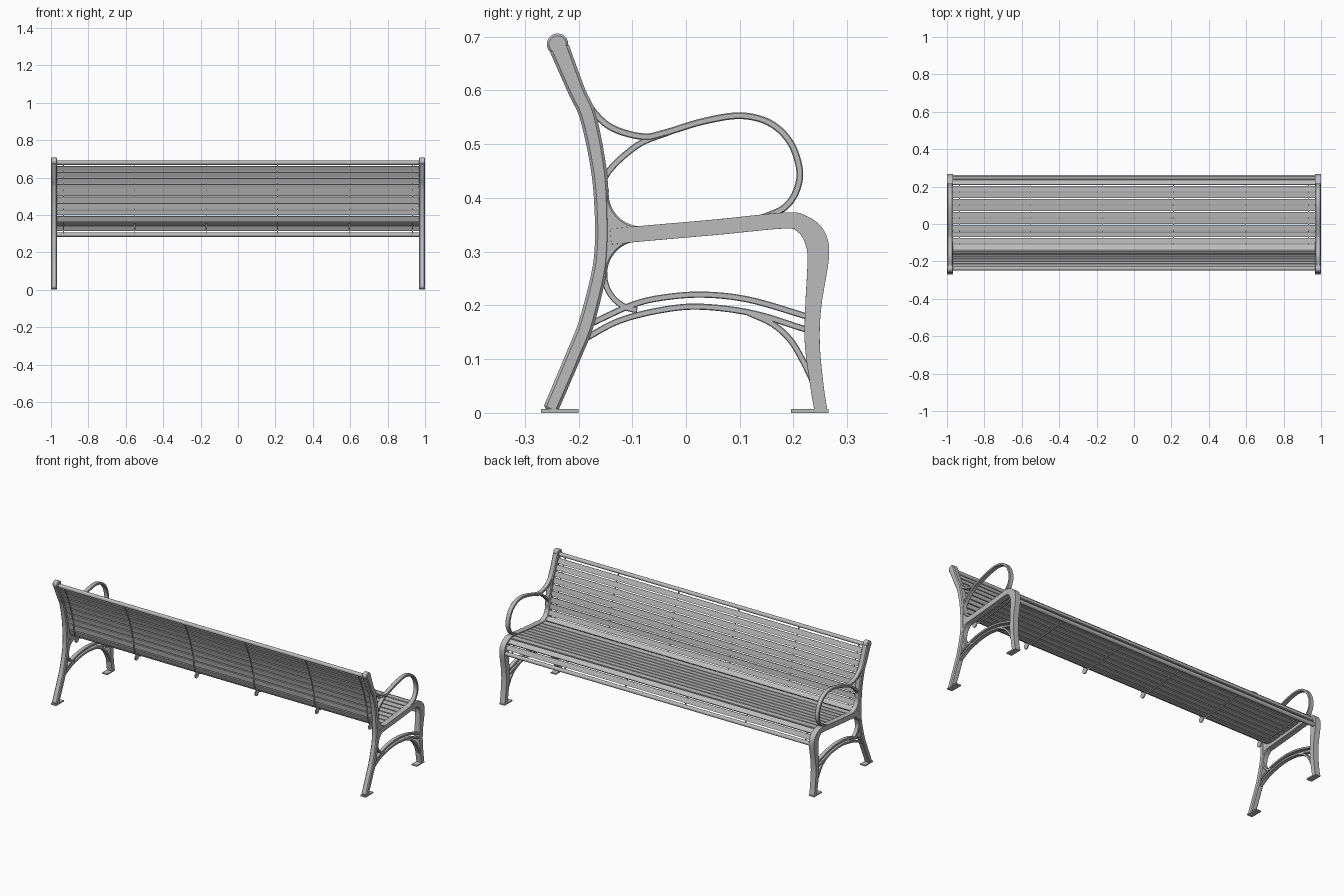
import bpy, bmesh, math
from mathutils import Vector

cube = bpy.data.objects.get("Cube")
if cube:
    bpy.data.objects.remove(cube)

metal = bpy.data.materials.new("grey_metal")
metal.use_nodes = True
GREY = (0.5, 0.5, 0.5, 1)
metal.diffuse_color = GREY
metal.node_tree.nodes["Principled BSDF"].inputs["Base Color"].default_value = GREY

INNER, OUTER = 0.967, 1.0      # end frame thickness along x


def spline(points, steps=8):
    """Smooth curve through (y, z, width) points."""
    p = [Vector(q) for q in points]
    p = [2 * p[0] - p[1]] + p + [2 * p[-1] - p[-2]]
    out = []
    for a, b, c, d in zip(p, p[1:], p[2:], p[3:]):
        for i in range(steps):
            t = i / steps
            out.append(0.5 * (2 * b + (c - a) * t + (2 * a - 5 * b + 4 * c - d) * t * t
                              + (3 * b - a - 3 * c + d) * t ** 3))
    return out + [p[-2]]


def with_width(points, width):
    return [(y, z, width) for y, z in points]


def finish(name, bm, mirror=False, bevel=0):
    bmesh.ops.recalc_face_normals(bm, faces=bm.faces)
    mesh = bpy.data.meshes.new(name)
    bm.to_mesh(mesh)
    bm.free()
    mesh.materials.append(metal)
    ob = bpy.data.objects.new(name, mesh)
    bpy.context.collection.objects.link(ob)
    bpy.ops.object.select_all(action="DESELECT")
    ob.select_set(True)
    bpy.context.view_layer.objects.active = ob
    bpy.ops.object.shade_smooth_by_angle(angle=math.radians(35))
    if bevel:
        mod = ob.modifiers.new("Chamfer", "BEVEL")
        mod.width = bevel
        mod.segments = 1
        mod.limit_method = "ANGLE"
        mod.angle_limit = math.radians(50)
    if mirror:
        ob.modifiers.new("Mirror", "MIRROR")


def ribbon(bm, path, x0, x1, shift=0):
    """Bar of rectangular section that follows a (y, z, width) path."""
    rings = []
    for i, p in enumerate(path):
        t = (path[min(i + 1, len(path) - 1)] - path[max(i - 1, 0)]).xy.normalized()
        n = Vector((-t.y, t.x))
        a, b = p.xy + n * (shift + p.z / 2), p.xy + n * (shift - p.z / 2)
        rings.append([bm.verts.new((x, q.x, q.y)) for x, q in
                      ((x0, a), (x1, a), (x1, b), (x0, b))])
    for r, s in zip(rings, rings[1:]):
        for k in range(4):
            bm.faces.new((r[k], r[(k + 1) % 4], s[(k + 1) % 4], s[k]))
    bm.faces.new(rings[0])
    bm.faces.new(rings[-1])


def prism(bm, outline, x0, x1):
    """Side-plane outline extruded along x."""
    face = bm.faces.new([bm.verts.new((x0, y, z)) for y, z in outline])
    new = bmesh.ops.extrude_face_region(bm, geom=[face])["geom"]
    for v in new:
        if isinstance(v, bmesh.types.BMVert):
            v.co.x = x1


def arc(y, z, r, start, end, n=10):
    angles = [math.radians(start + (end - start) * i / n) for i in range(n + 1)]
    return [(y + r * math.cos(a), z + r * math.sin(a)) for a in angles]


def disc(y, z, r, n=24):
    return arc(y, z, r, 0, 360, n)[:-1]


def bar(name, points, inset=0, bevel=0.005):
    bm = bmesh.new()
    ribbon(bm, spline(points), INNER + inset, OUTER - inset)
    finish(name, bm, True, bevel)


def plate(name, outline, x0, x1, mirror=True, bevel=0):
    bm = bmesh.new()
    prism(bm, outline, x0, x1)
    finish(name, bm, mirror, bevel)


# End frames: heavy members
bar("back_post", [(-.237, .682, .038), (-.204, .6, .032), (-.182, .55, .031),
    (-.162, .45, .029), (-.156, .36, .027), (-.157, .3, .027), (-.164, .25, .028),
    (-.186, .165, .029), (-.21, .105, .029), (-.253, .004, .028)])
bar("seat_support_and_front_leg", [(-.14, .328, .029), (-.077, .334, .029),
    (.06, .346, .029), (.185, .358, .03), (.217, .351, .034), (.239, .328, .042),
    (.246, .29, .04), (.237, .2, .03), (.235, .13, .028), (.243, .055, .025),
    (.251, .004, .024)])
plate("post_top_cap", disc(-.239, .686, .02), INNER, OUTER, bevel=.004)
plate("corner_gusset", [(-.16, .42)] + arc(-.083, .408, .061, 170, 275)
      + arc(-.085, .258, .062, 85, 185) + [(-.165, .245)],
      INNER + .001, OUTER - .001, bevel=.003)

# End frames: armrest and lower braces
bar("armrest", with_width([(-.197, .6), (-.17, .558), (-.135, .529), (-.08, .514),
    (-.04, .521), (.03, .542), (.1, .553), (.155, .54), (.193, .505), (.211, .455),
    (.206, .415), (.183, .382), (.14, .362)], .0125), .004, .002)
thin_bars = {
    "armrest_strut": [(-.155, .43), (-.142, .452), (-.115, .479), (-.08, .504), (-.03, .523)],
    "upper_stretcher": [(-.175, .167), (-.1, .201), (-.04, .215), (.035, .22), (.12, .21),
                        (.23, .178)],
    "lower_stretcher": [(-.19, .137), (-.12, .173), (-.03, .194), (.04, .197), (.13, .184),
                        (.23, .153)],
    "front_brace": [(.115, .187), (.16, .166), (.193, .137), (.216, .1), (.238, .055)],
}
for name, pts in thin_bars.items():
    bar(name, with_width(pts, .0115), .005, .0015)
bar("rear_brace", with_width(arc(-.085, .258, .067, 175, 265), .011), .005, .0015)

# Foot plates
for name, y0, y1 in (("rear_foot", -.27, -.2), ("front_foot", .195, .265)):
    plate(name, [(y0, 0), (y1, 0), (y1, .007), (y0, .007)], INNER, OUTER)

# Slats along the back, corner, seat and front roll
path = spline(with_width([(-.238, .679), (-.204, .605), (-.177, .53), (-.157, .45),
    (-.15, .4), (-.135, .362), (-.105, .343), (-.07, .341), (.06, .352), (.185, .363),
    (.225, .352), (.247, .325), (.251, .294)], .007), 16)
lengths = [0]
for a, b in zip(path, path[1:]):
    lengths.append(lengths[-1] + (b - a).length)


def at(s):
    for i in range(len(path) - 1):
        if s <= lengths[i + 1]:
            return path[i].lerp(path[i + 1], (s - lengths[i]) / (lengths[i + 1] - lengths[i]))
    return path[-1]


COUNT = 22
pitch = lengths[-1] / COUNT
bm = bmesh.new()
for k in range(1, COUNT):
    s = k * pitch
    ribbon(bm, [at(s - .0145), at(s + .0145)], -INNER - .003, INNER + .003)
finish("slats", bm)

# Round rails at the top and front edges
for name, p in (("top_rail", path[0]), ("front_rail", path[-1])):
    plate(name, disc(p.x, p.y, .011, 20), -INNER - .003, INNER + .003, mirror=False)

# Thin support straps behind the slats, with a rounded knuckle at the corner
for i, x in enumerate((-.933, -.552, -.17, .211, .595, .933)):
    bm = bmesh.new()
    ribbon(bm, path, x - .002, x + .002, -.005)
    prism(bm, disc(-.132, .338, .016), x - .003, x + .003)
    finish("support_strap_%d" % (i + 1), bm)
